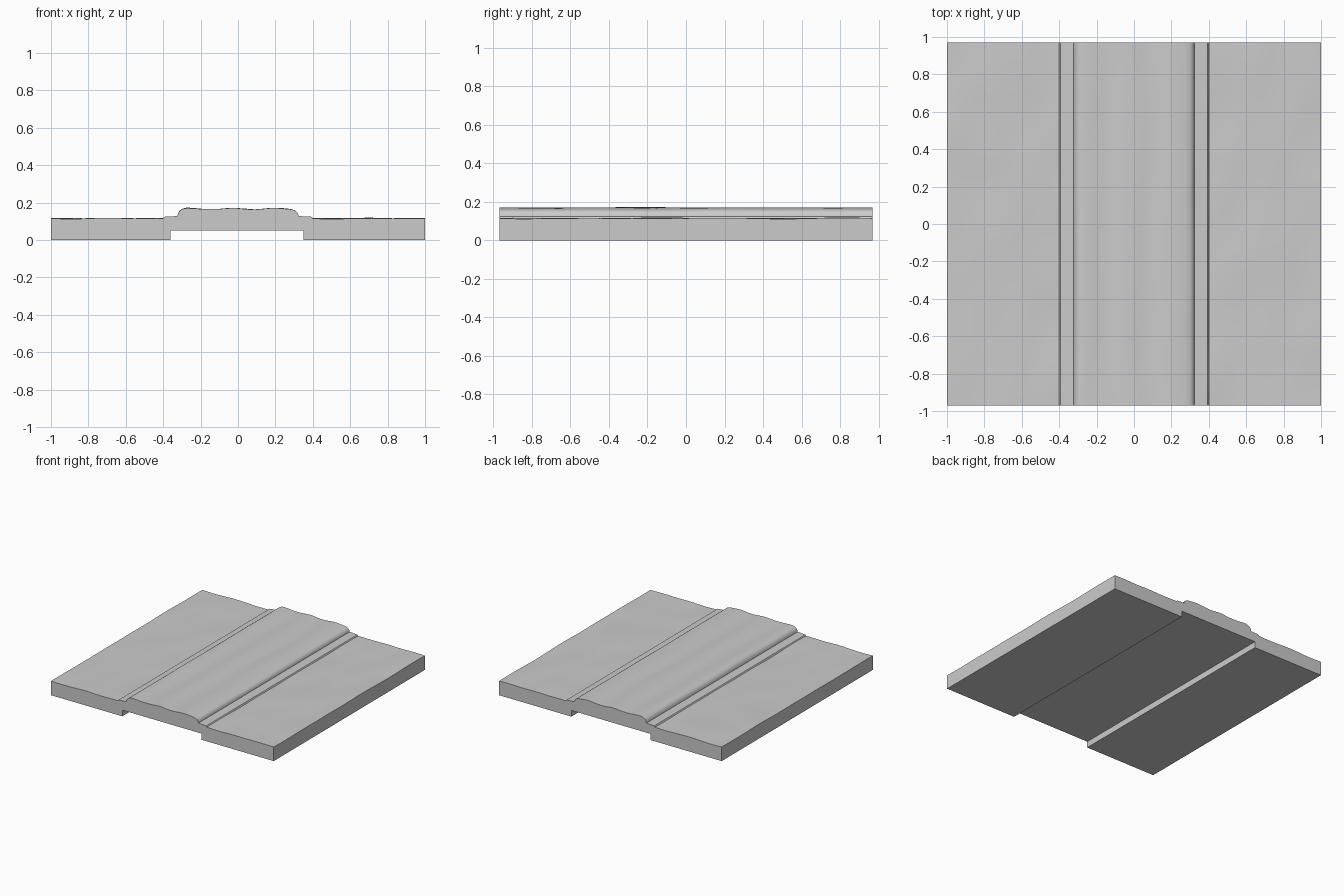
import bpy, bmesh, math
from mathutils import Vector, noise

cube = bpy.data.objects.get("Cube")
if cube:
    bpy.data.objects.remove(cube, do_unlink=True)

grey = bpy.data.materials.new("plain_grey")
grey.use_nodes = True
colour = (0.6, 0.6, 0.6, 1)
grey.diffuse_color = colour
grey.node_tree.nodes["Principled BSDF"].inputs["Base Color"].default_value = colour

HALF_X, HALF_Y = 1.0, 0.97
ROWS = 48


def height(x, y):
    """Top surface: rough ground, flat ledges and a rippled raised track."""
    a = abs(x)
    if a > 0.395:  # ground beside the track
        return 0.115 + 0.006 * noise.noise(Vector((x * 5, y * 3, 0)))
    if a > 0.322:  # ledge
        return 0.128 - 0.004 * (a - 0.322) / 0.073
    ripple = 0.167 + 0.004 * math.cos((x + 0.03) * math.tau / 0.235)
    ripple += 0.003 * noise.noise(Vector((x * 10, y * 2, 4)))
    if a > 0.27:  # rounded shoulder
        t = (a - 0.27) / 0.052
        return 0.138 + (ripple - 0.138) * math.sqrt(max(0, 1 - t * t))
    return ripple


def span(start, end, count):
    return [start + (end - start) * i / count for i in range(count)]


# Stations across the slab, closer together at the shoulders
right = span(0.0, 0.27, 9) + span(0.27, 0.322, 6) + [0.322, 0.324, 0.394]
right += span(0.4, HALF_X, 18) + [HALF_X]
xs = [-x for x in reversed(right[1:])] + right
ys = span(-HALF_Y, HALF_Y, ROWS) + [HALF_Y]

# Underside profile with the wide channel
under = [(-HALF_X, 0), (-0.36, 0), (-0.36, 0.05),
         (0.35, 0.05), (0.35, 0), (HALF_X, 0)]

bm = bmesh.new()
top = [[bm.verts.new((x, y, height(x, y))) for x in xs] for y in ys]
for low, high in zip(top, top[1:]):
    for i in range(len(xs) - 1):
        bm.faces.new((low[i], low[i + 1], high[i + 1], high[i])).smooth = True

front, back = [[bm.verts.new((x, y, z)) for x, z in under]
               for y in (-HALF_Y, HALF_Y)]
for i in range(len(under) - 1):
    bm.faces.new((front[i], back[i], back[i + 1], front[i + 1]))

# End and side walls
bm.faces.new(front + top[0][::-1])
bm.faces.new(back[::-1] + top[-1])
bm.faces.new([front[0]] + [row[0] for row in top] + [back[0]])
bm.faces.new([back[-1]] + [row[-1] for row in reversed(top)] + [front[-1]])
bmesh.ops.recalc_face_normals(bm, faces=bm.faces[:])

mesh = bpy.data.meshes.new("track_slab")
bm.to_mesh(mesh)
bm.free()
mesh.materials.append(grey)
slab = bpy.data.objects.new("track_slab", mesh)
bpy.context.collection.objects.link(slab)

bpy.context.view_layer.objects.active = slab
slab.select_set(True)
bpy.ops.object.shade_smooth_by_angle(angle=math.radians(30))
